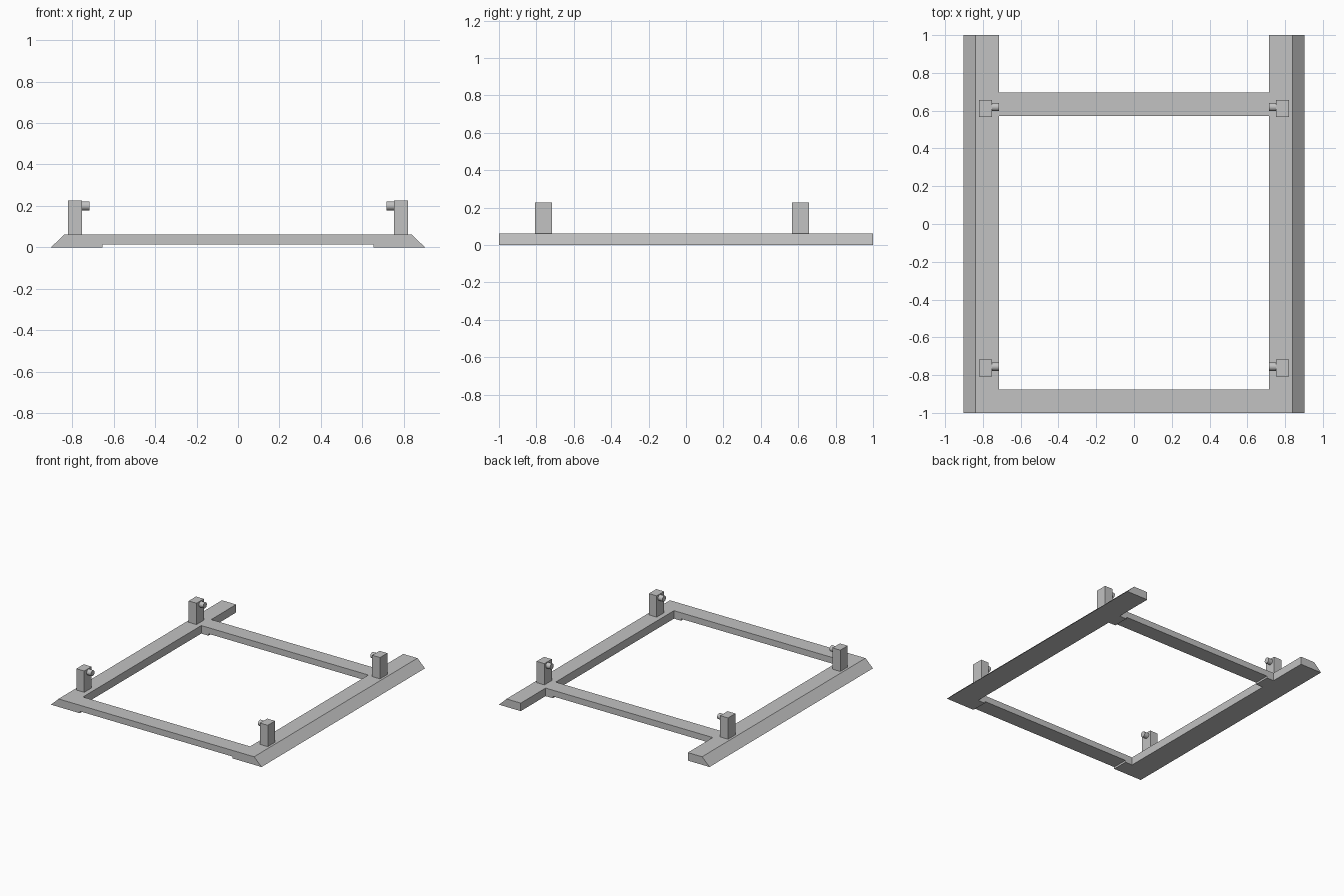
import bpy
import bmesh
from math import pi
from mathutils import Matrix

cube = bpy.data.objects.get("Cube")
if cube:
    bpy.data.objects.remove(cube, do_unlink=True)

# Single grey material
grey = bpy.data.materials.new("plain grey")
grey.use_nodes = True
colour = (0.54, 0.54, 0.54, 1)
grey.diffuse_color = colour
grey.node_tree.nodes["Principled BSDF"].inputs["Base Color"].default_value = colour

INNER, OUTER = 0.716, 0.902
TOP, CLEARANCE = 0.062, 0.0145
POST_IN, POST_OUT, POST_TOP = 0.753, 0.82, 0.227


def finish(name, bm):
    bmesh.ops.recalc_face_normals(bm, faces=bm.faces)
    mesh = bpy.data.meshes.new(name)
    bm.to_mesh(mesh)
    bm.free()
    mesh.materials.append(grey)
    obj = bpy.data.objects.new(name, mesh)
    bpy.context.collection.objects.link(obj)
    return obj


def prism(name, profile, y0, y1):
    """Extrude an x-z profile along y."""
    bm = bmesh.new()
    face = bm.faces.new([bm.verts.new((x, y0, z)) for x, z in profile])
    new = bmesh.ops.extrude_face_region(bm, geom=[face])["geom"]
    verts = [v for v in new if isinstance(v, bmesh.types.BMVert)]
    bmesh.ops.translate(bm, verts=verts, vec=(0, y1 - y0, 0))
    return finish(name, bm)


def peg(name, x, y):
    """Short round pin pointing along x."""
    bm = bmesh.new()
    place = Matrix.Translation((x, y, 0.2)) @ Matrix.Rotation(pi / 2, 4, "Y")
    bmesh.ops.create_cone(bm, cap_ends=True, segments=24, radius1=0.022,
                          radius2=0.022, depth=POST_IN - INNER, matrix=place)
    for face in bm.faces:
        face.smooth = len(face.verts) == 4
    for edge in bm.edges:
        edge.smooth = all(f.smooth for f in edge.link_faces)
    finish(name, bm)


# Cross bars, raised off the ground between the full-height end blocks
half = [(INNER, TOP), (INNER, 0), (0.655, 0), (0.655, CLEARANCE)]
bar = half + [(-x, z) for x, z in reversed(half)]
prism("front_cross_bar", bar, -1, -0.875)
prism("rear_cross_bar", bar, 0.573, 0.695)

# Side rails with sloped outer edges, each carrying two posts with pegs
for side, s in (("left", 1), ("right", -1)):
    rail = [(INNER, 0), (OUTER, 0), (0.838, TOP), (INNER, TOP)]
    prism(side + "_rail", [(s * x, z) for x, z in rail], -1, 1)

    for end, y in (("front", -0.762), ("rear", 0.612)):
        post = [(POST_IN, TOP), (POST_OUT, TOP),
                (POST_OUT, POST_TOP), (POST_IN, POST_TOP)]
        prism(f"{end}_{side}_post", [(s * x, z) for x, z in post],
              y - 0.045, y + 0.045)
        peg(f"{end}_{side}_peg", s * (INNER + POST_IN) / 2, y + 0.007)
